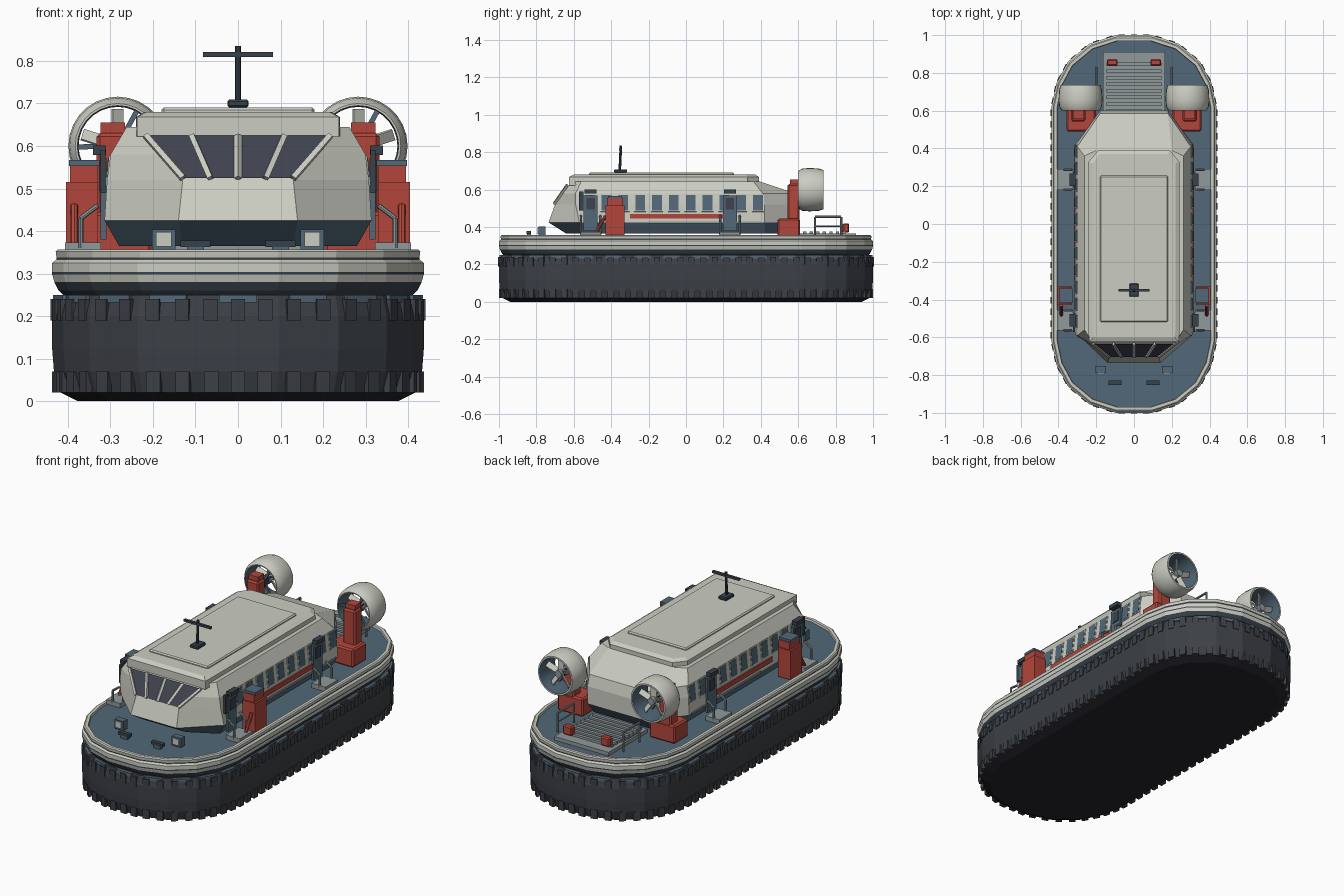
import bpy, bmesh, math
from mathutils import Vector, Matrix, Euler

cube = bpy.data.objects.get("Cube")
if cube:
    bpy.data.objects.remove(cube)


def material(name, *rgb):
    m = bpy.data.materials.new(name)
    m.use_nodes = True
    m.diffuse_color = (*rgb, 1)
    m.node_tree.nodes["Principled BSDF"].inputs["Base Color"].default_value = (*rgb, 1)
    return m


CREAM = material("cream paint", .60, .61, .54)
SLATE = material("slate blue", .085, .14, .19)
RUBBER = material("dark rubber", .045, .051, .06)
BLACK = material("black underside", .018, .017, .022)
RED = material("red paint", .45, .062, .045)
GREY = material("grey metal", .28, .32, .33)
GLASS = material("dark glass", .05, .054, .075)
STEEL = material("dark steel", .04, .055, .07)


def finish(name, bm, mats):
    bmesh.ops.recalc_face_normals(bm, faces=bm.faces[:])
    me = bpy.data.meshes.new(name)
    bm.to_mesh(me)
    bm.free()
    for m in mats:
        me.materials.append(m)
    ob = bpy.data.objects.new(name, me)
    bpy.context.collection.objects.link(ob)
    return ob


def loft(name, rings, bands, caps=None):
    """Skin a list of point rings; one material per band, and caps (bottom, top)."""
    bm = bmesh.new()
    mats = list(dict.fromkeys(bands + list(caps or [])))
    vs = [[bm.verts.new(p) for p in r] for r in rings]
    n = len(vs[0])
    for a, b, m in zip(vs, vs[1:], bands):
        for i in range(n):
            f = bm.faces.new((a[i], a[(i + 1) % n], b[(i + 1) % n], b[i]))
            f.material_index = mats.index(m)
    if caps:
        for r, m in zip((vs[0], vs[-1]), caps):
            bm.faces.new(r).material_index = mats.index(m)
    return finish(name, bm, mats)


def add_box(bm, loc, size, rot=(0, 0, 0)):
    mat = Matrix.LocRotScale(Vector(loc), Euler(rot), Vector(size))
    return bmesh.ops.create_cube(bm, size=1, matrix=mat)["verts"]


def box(name, loc, size, mat, rot=(0, 0, 0), bevel=0):
    bm = bmesh.new()
    add_box(bm, loc, size, rot)
    if bevel:
        bmesh.ops.bevel(bm, geom=bm.edges[:], offset=bevel, segments=1, affect="EDGES")
    return finish(name, bm, [mat])


def boxes(name, loc, size, mat, rot=(0, 0, 0), bevel=0):
    """A box on the left and its mirror image on the right."""
    for side, s in (("left", 1), ("right", -1)):
        box(f"{side}_{name}", (s * loc[0], loc[1], loc[2]), size, mat,
            (rot[0], s * rot[1], s * rot[2]), bevel)


def pipe(name, pts, r, mat, sides=8):
    bm = bmesh.new()
    for a, b in zip(pts, pts[1:]):
        a, b = Vector(a), Vector(b)
        d = b - a
        bmesh.ops.create_cone(bm, cap_ends=True, segments=sides, radius1=r, radius2=r, depth=d.length,
                              matrix=Matrix.Translation((a + b) / 2) @ d.to_track_quat("Z", "Y").to_matrix().to_4x4())
    return finish(name, bm, [mat])


def pipes(name, pts, r, mat):
    for side, s in (("left", 1), ("right", -1)):
        pipe(f"{side}_{name}", [(s * x, y, z) for x, y, z in pts], r, mat)


# Plan outline shared by skirt, hull and deck
CORNER = [(1, 0), (.94, .33), (.8, .63), (.54, .88), (.22, 1)]


def outline(inset, z):
    q = [((.437 - inset) * a, .62 + b * (.38 - inset)) for a, b in CORNER]
    half = q + [(-x, y) for x, y in reversed(q)]
    return [(x, y, z) for x, y in half + [(-x, -y) for x, y in half]]


skirt = [(.06, 0), (.02, .02), (.004, .07), (0, .12), (0, .2), (.012, .25)]
loft("skirt", [outline(*p) for p in skirt], [BLACK] + [RUBBER] * 4, (BLACK, RUBBER))
hull = [(.03, .245), (.015, .26), (.005, .28), (0, .298), (0, .304), (0, .325), (.01, .333),
        (.01, .338), (.008, .352), (.014, .357), (.03, .357), (.032, .345)]
loft("hull_rim", [outline(*p) for p in hull],
     [STEEL, STEEL, CREAM, STEEL, CREAM, CREAM, STEEL] + [CREAM] * 4, (RUBBER, SLATE))


# Skirt fingers and fixing strips spaced around the outline
def around(name, inset, z, size, step, mat):
    bm = bmesh.new()
    pts = [Vector(p) for p in outline(inset, z)]
    for a, b in zip(pts, pts[1:] + pts[:1]):
        d = b - a
        n = max(1, int(d.length / step))
        for i in range(n):
            add_box(bm, a + d * (i + .5) / n, size, (0, 0, math.atan2(d.y, d.x)))
    finish(name, bm, [mat])


around("skirt_lower_fingers", .008, .045, (.034, .016, .05), .062, RUBBER)
around("skirt_upper_fingers", .002, .215, (.034, .012, .05), .062, RUBBER)
around("skirt_fixing_strips", .008, .241, (.09, .012, .018), .14, SLATE)


# Cabin from horizontal slices: front half width, front, side half width, side ends, rear
def slice_ring(z, fx, fy, sx, sf, sb, rx, ry):
    right = [(fx, fy), (sx, sf), (sx, sb), (rx, ry)]
    return [(x, y, z) for x, y in right] + [(-x, y, z) for x, y in reversed(right)]


cabin = [(.365, .13, -.64, .28, -.56, .42, .17, .56), (.425, .14, -.735, .314, -.57, .42, .18, .6),
         (.52, .13, -.70, .308, -.59, .42, .18, .6), (.58, .182, -.658, .3, -.59, .41, .18, .585),
         (.645, .23, -.61, .262, -.56, .36, .2, .39)]
loft("cabin", [slice_ring(*c) for c in cabin], [SLATE, CREAM, CREAM, CREAM], (STEEL, CREAM))

# Roof slab and raised panel
slab = [(.622, .238, -.625, .24, -.58, .33, .19, .39), (.668, .238, -.625, .24, -.58, .33, .19, .39),
        (.68, .215, -.6, .22, -.56, .32, .18, .37)]
loft("roof_slab", [slice_ring(*c) for c in slab], [CREAM, CREAM], (CREAM, CREAM))
box("roof_panel", (0, -.132, .682), (.36, .775, .018), CREAM, bevel=.006)


# Windscreen panes and fanned mullions on the sloping front
def screen(u, v, lift=.004):
    return Vector((u * (.13 + .087 * v), -.70 + .07 * v - lift, .522 + .1 * v + lift * .6))


bm = bmesh.new()
for i in range(4):
    u = -1 + i / 2
    bm.faces.new([bm.verts.new(screen(*p)) for p in ((u, 0), (u + .5, 0), (u + .5, 1), (u, 1))])
finish("windscreen", bm, [GLASS])
for i in range(5):
    pipe(f"windscreen_mullion_{i + 1}", [screen(i / 2 - 1, 0), screen(i / 2 - 1, 1)], .009, CREAM, 4)

# Side windows and red stripe
for side, s in (("left", 1), ("right", -1)):
    for name, grow, thick, mat in (("window_frames", .012, .006, CREAM), ("windows", 0, .009, SLATE)):
        bm = bmesh.new()
        for i in range(11):
            add_box(bm, (s * .3055, .385 - i * .09, .53), (thick, .052 + grow, .085 + grow), (0, -s * .1, 0))
        finish(f"{side}_{name}", bm, [mat])
boxes("red_stripe", (.314, -.04, .458), (.009, .52, .026), RED)
boxes("lower_rail", (.314, .1, .425), (.009, .6, .01), GREY)

# Doors, with steps and grab rails, fore and aft
for end, y in (("front", -.51), ("rear", .235)):
    boxes(f"{end}_door", (.316, y, .475), (.014, .075, .19), SLATE)
    boxes(f"{end}_door_glass", (.323, y, .525), (.008, .045, .06), GLASS)
    boxes(f"{end}_door_hood", (.326, y, .59), (.03, .065, .022), STEEL)
    boxes(f"{end}_door_step", (.365, y, .36), (.085, .11, .025), GREY)
    for k in (-.052, .052):
        pipes(f"{end}_grab_rail_{'a' if k < 0 else 'b'}",
              [(.37, y + k, .36), (.37, y + k, .43), (.33, y + k, .46)], .006, GREY)
boxes("front_door_mirror", (.318, -.56, .54), (.012, .025, .1), STEEL)

# Red side towers with slate caps and braces
boxes("side_tower", (.367, -.38, .435), (.076, .1, .16), RED)
boxes("side_tower_head", (.362, -.38, .532), (.066, .086, .045), RED)
boxes("side_tower_cap", (.362, -.38, .56), (.072, .075, .014), SLATE)
pipes("side_tower_brace", [(.385, -.49, .355), (.385, -.43, .46)], .009, RED)

# Fan pylons, ducts, hubs and blades
boxes("fan_base", (.28, .55, .395), (.155, .12, .1), RED, bevel=.008)
boxes("fan_pylon", (.295, .575, .53), (.075, .065, .2), RED, bevel=.008)
boxes("fan_pylon_head", (.295, .582, .635), (.058, .052, .04), RED)
boxes("fan_motor", (.283, .63, .6), (.035, .08, .035), STEEL)
DUCT = [(.1, .6), (.113, .622), (.116, .66), (.113, .71), (.105, .735), (.096, .735), (.092, .67), (.095, .6), (.1, .6)]
for side, s in (("left", 1), ("right", -1)):
    c = Vector((s * .283, 0, .6))
    turn = [math.tau * i / 28 for i in range(28)]
    ob = loft(f"{side}_fan_duct", [[c + Vector((r * math.cos(t), y, r * math.sin(t))) for t in turn] for r, y in DUCT],
              [CREAM] * 5 + [SLATE] * 2 + [CREAM])
    bpy.context.view_layer.objects.active = ob
    ob.select_set(True)
    bpy.ops.object.shade_smooth_by_angle(angle=.6)
    ob.select_set(False)
    pipe(f"{side}_fan_hub", [c + Vector((0, .65, 0)), c + Vector((0, .71, 0))], .02, GREY, 12)
    bm = bmesh.new()
    for i in range(5):
        spin = Matrix.Translation(c + Vector((0, .685, 0))) @ Matrix.Rotation(math.tau * i / 5, 4, "Y")
        bmesh.ops.transform(bm, matrix=spin, verts=add_box(bm, (0, 0, .05), (.03, .006, .075), (0, 0, .6)))
    finish(f"{side}_fan_blades", bm, [CREAM])
    # Duct stays
    bm = bmesh.new()
    for i in range(3):
        spin = Matrix.Translation(c + Vector((0, .63, 0))) @ Matrix.Rotation(math.tau * i / 3 + .5, 4, "Y")
        bmesh.ops.transform(bm, matrix=spin, verts=add_box(bm, (0, 0, .05), (.012, .012, .095)))
    finish(f"{side}_fan_stays", bm, [SLATE])

# Stern platform with slats, lights and handrails
box("stern_platform", (0, .74, .355), (.33, .34, .02), GREY)
bm = bmesh.new()
for i in range(8):
    add_box(bm, (0, .6 + i * .035, .37), (.29, .018, .014))
finish("stern_slats", bm, [GREY])
boxes("stern_light", (.115, .855, .395), (.055, .035, .05), RED, bevel=.006)
pipes("stern_handrail", [(.2, .69, .35), (.2, .69, .455), (.2, .83, .455), (.2, .83, .35)], .006, GREY)
pipes("stern_mid_rail", [(.2, .69, .405), (.2, .83, .405)], .004, GREY)

# Bow lamps and mooring bollards
boxes("bow_lamp", (.175, -.77, .379), (.055, .035, .05), SLATE)
boxes("bow_lamp_lens", (.175, -.79, .381), (.036, .008, .034), CREAM)
boxes("bow_bollard", (.1, -.84, .37), (.07, .024, .016), STEEL)
boxes("bow_bollard_foot", (.1, -.84, .354), (.04, .02, .02), SLATE)

# Radar mast
box("mast_base", (0, -.35, .7), (.05, .07, .018), STEEL, bevel=.004)
pipe("mast", [(0, -.355, .69), (0, -.348, .835)], .007, STEEL)
box("radar_bar", (0, -.35, .815), (.164, .014, .012), STEEL)
